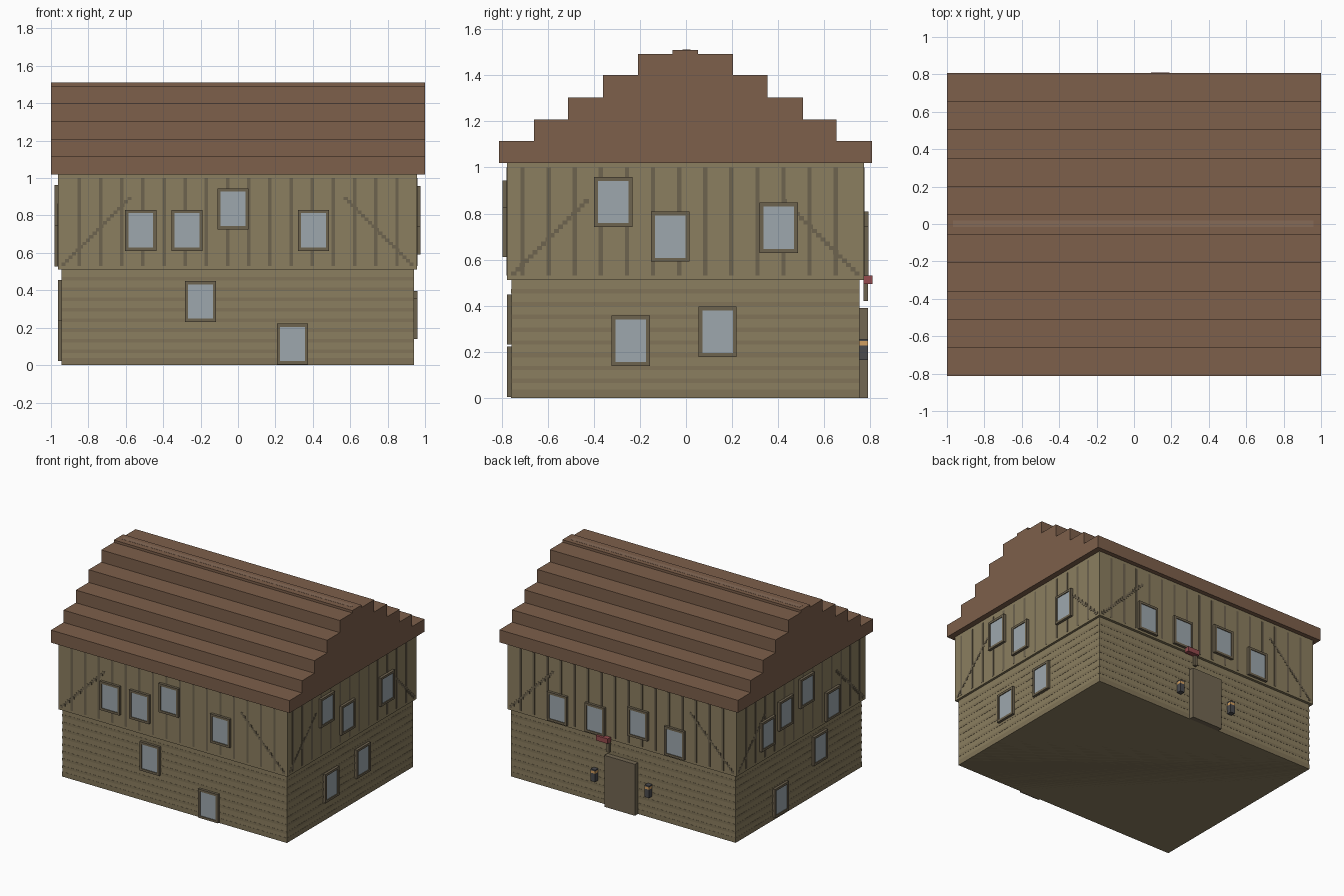
import bpy, bmesh

if "Cube" in bpy.data.objects:
    bpy.data.objects.remove(bpy.data.objects["Cube"])

V = 0.0185  # width of one small block


def mat(name, r, g, b):
    m = bpy.data.materials.new(name)
    m.diffuse_color = (r, g, b, 1)
    m.use_nodes = True
    m.node_tree.nodes["Principled BSDF"].inputs["Base Color"].default_value = m.diffuse_color
    return m


WALL = mat("wall_wood", 0.26, 0.21, 0.115)
PLANK = mat("plank_line", 0.22, 0.175, 0.098)
BEAM = mat("dark_timber", 0.155, 0.125, 0.078)
DOOR = mat("door_wood", 0.17, 0.135, 0.085)
GLASS = mat("glass", 0.34, 0.39, 0.42)
ROOF = mat("roof_wood", 0.205, 0.115, 0.07)
RIDGE = mat("ridge_wood", 0.24, 0.145, 0.095)
IRON = mat("iron", 0.07, 0.07, 0.075)
FLAME = mat("flame", 0.65, 0.35, 0.12)
RED = mat("red_sign", 0.30, 0.07, 0.075)


def boxes(name, spans, material):
    """One object from boxes given as (x0, x1, y0, y1, z0, z1)."""
    bm = bmesh.new()
    for x0, x1, y0, y1, z0, z1 in spans:
        for v in bmesh.ops.create_cube(bm, size=1)["verts"]:
            v.co = (x1 if v.co.x > 0 else x0,
                    y1 if v.co.y > 0 else y0,
                    z1 if v.co.z > 0 else z0)
    me = bpy.data.meshes.new(name)
    bm.to_mesh(me)
    bm.free()
    me.materials.append(material)
    ob = bpy.data.objects.new(name, me)
    bpy.context.collection.objects.link(ob)
    return ob


# Storeys: x0, x1, y0, y1, z0, z1
LOWER = (-0.943, 0.94, -0.757, 0.752, 0.0, 0.512)
UPPER = (-0.962, 0.957, -0.777, 0.772, 0.512, 1.02)
boxes("lower_storey", [LOWER], WALL)
boxes("upper_storey", [UPPER], WALL)


def on_wall(side, storey, u0, u1, z0, z1, d0, d1):
    """Box on a wall: u runs along the wall, d is the distance outwards."""
    x0, x1, y0, y1 = storey[:4]
    if side == "front":
        return (u0, u1, y0 - d1, y0 - d0, z0, z1)
    if side == "back":
        return (u0, u1, y1 + d0, y1 + d1, z0, z1)
    if side == "left":
        return (x0 - d1, x0 - d0, u0, u1, z0, z1)
    return (x1 + d0, x1 + d1, u0, u1, z0, z1)


# Horizontal plank lines around the lower storey
p = 0.0012
bands = [(0.0, 0.037)] + [(0.0648 + 0.0555 * i, 0.0833 + 0.0555 * i) for i in range(8)]
boxes("plank_lines", [(LOWER[0] - p, LOWER[1] + p, LOWER[2] - p, LOWER[3] + p, a, b)
                      for a, b in bands], PLANK)

# Vertical studs and stepped diagonal braces on the upper storey
for side in ("front", "back", "left", "right"):
    wide = side in ("front", "back")
    count, start, steps = (16, -0.848, 20) if wide else (13, -0.709, 18)
    lo, hi = (UPPER[0], UPPER[1]) if wide else (UPPER[2], UPPER[3])
    studs = [on_wall(side, UPPER, start + 0.1132 * i - V / 2, start + 0.1132 * i + V / 2,
                     0.53, 1.0, 0, 0.0015) for i in range(count)]
    boxes(side + "_studs", studs, BEAM)
    brace = []
    for i in range(steps):
        z = 0.53 + i * V
        a, b = lo + (i + 1) * V, hi - (i + 1) * V
        brace.append(on_wall(side, UPPER, a, a + V * 1.2, z, z + V, 0, 0.0025))
        brace.append(on_wall(side, UPPER, b - V * 1.2, b, z, z + V, 0, 0.0025))
    boxes(side + "_braces", brace, BEAM)

# Windows: centre along the wall and centre height
WINDOWS = {
    "front": [(-0.52, 0.72), (-0.273, 0.72), (-0.027, 0.835), (0.404, 0.72),
              (-0.2, 0.34), (0.291, 0.113)],
    "right": [(-0.316, 0.85), (-0.068, 0.70), (0.402, 0.738),
              (-0.24, 0.248), (0.137, 0.287)],
    "back": [(0.53, 0.637), (0.215, 0.637), (-0.146, 0.70), (-0.453, 0.637)],
    "left": [(0.41, 0.705), (0.194, 0.78), (-0.058, 0.855), (-0.37, 0.637),
             (0.225, 0.13), (-0.243, 0.345)],
}
hw, hh, t = 0.083, 0.109, 0.017
for side, spots in WINDOWS.items():
    for n, (u, z) in enumerate(spots, 1):
        st = UPPER if z > 0.5 else LOWER
        frame = [on_wall(side, st, u - hw, u - hw + t, z - hh, z + hh, 0, 0.0195),
                 on_wall(side, st, u + hw - t, u + hw, z - hh, z + hh, 0, 0.0195),
                 on_wall(side, st, u - hw + t, u + hw - t, z - hh, z - hh + t, 0, 0.0195),
                 on_wall(side, st, u - hw + t, u + hw - t, z + hh - t, z + hh, 0, 0.0195)]
        boxes(f"{side}_window_frame_{n}", frame, BEAM)
        pane = on_wall(side, st, u - hw + t, u + hw - t, z - hh + t, z + hh - t, 0, 0.014)
        boxes(f"{side}_window_glass_{n}", [pane], GLASS)

# Stepped roof: half profile, mirrored, extruded along x
half = [(0.809, 1.115), (0.657, 1.208), (0.51, 1.304),
        (0.357, 1.40), (0.206, 1.492), (0.056, 1.51)]
right, z = [], 1.02
for w, top in half:
    right += [(w, z), (w, top)]
    z = top
profile = right + [(-y, zz) for y, zz in reversed(right)]
bm = bmesh.new()
face = bm.faces.new([bm.verts.new((-1, y - 0.003, zz)) for y, zz in profile])
ext = bmesh.ops.extrude_face_region(bm, geom=[face])
bmesh.ops.translate(bm, vec=(2, 0, 0),
                    verts=[v for v in ext["geom"] if isinstance(v, bmesh.types.BMVert)])
bmesh.ops.recalc_face_normals(bm, faces=bm.faces)
me = bpy.data.meshes.new("roof")
bm.to_mesh(me)
bm.free()
me.materials.append(ROOF)
bpy.context.collection.objects.link(bpy.data.objects.new("roof", me))
boxes("ridge_strip", [(-0.967, 0.96, -0.016, 0.02, 1.50, 1.511)], RIDGE)

# Back door, wall lanterns and hanging sign
boxes("door", [(-0.125, 0.132, 0.75, 0.79, 0.0, 0.39)], DOOR)
for n, x in (("left", -0.225), ("right", 0.228)):
    a, b = x - V, x + V
    boxes(n + "_lantern", [(a, b, 0.752, 0.79, 0.165, 0.228),
                           (a, b, 0.752, 0.79, 0.246, 0.256)], IRON)
    boxes(n + "_lantern_flame", [(a, b, 0.752, 0.79, 0.228, 0.246)], FLAME)
boxes("sign_post", [(0.092, 0.115, 0.77, 0.79, 0.42, 0.495)], BEAM)
boxes("sign_board", [(0.09, 0.19, 0.77, 0.809, 0.495, 0.532)], RED)
